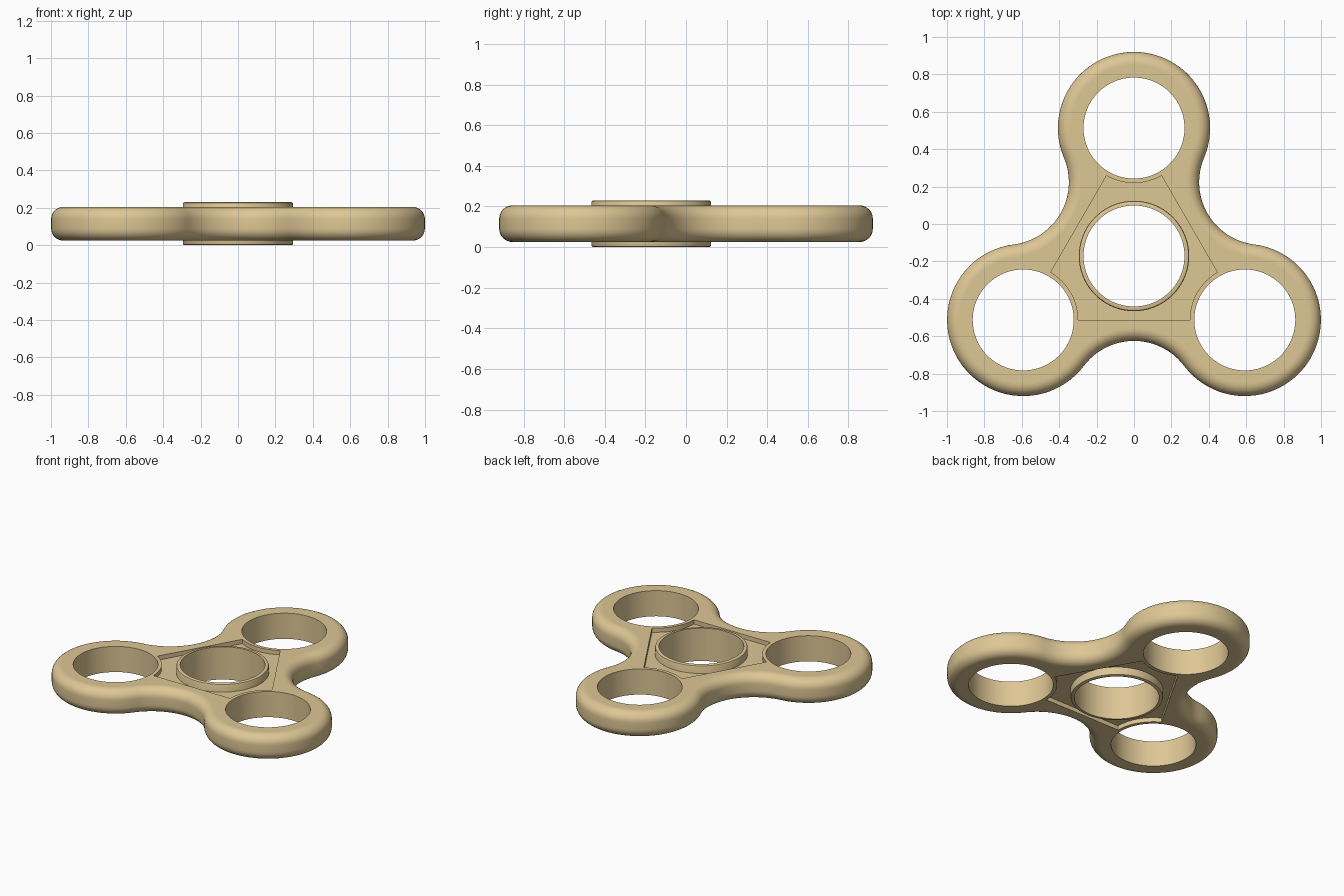
import bpy, bmesh
from math import sin, cos, radians, pi, sqrt, atan2

if "Cube" in bpy.data.objects:
    bpy.data.objects.remove(bpy.data.objects["Cube"])

ARM, LOBE_R, WAIST = 0.684, 0.407, 0.454    # hub to lobe, lobe radius, hub to waist
HOLE_R, HUB_R = 0.27, 0.295
LOW, HIGH, TOP = 0.025, 0.205, 0.23          # body bottom, body top, hub top
ROUND, RECESS = 0.065, 0.03
HUB_Y = -ARM / 4
LOBE_ANGLES = [radians(90 + 120 * k) for k in range(3)]

# Waist arc tangent to both neighbouring lobes
sx, sy = ARM * sin(pi / 3), ARM / 2
FILLET_R = (sx**2 + (WAIST - sy)**2 - LOBE_R**2) / (2 * (LOBE_R - WAIST + sy))
FILLET_D = WAIST + FILLET_R
SWEEP = atan2(sx, FILLET_D - sy)

tan = bpy.data.materials.new("Tan")
tan.use_nodes = True
tan.diffuse_color = (0.73, 0.57, 0.30, 1)
tan.node_tree.nodes["Principled BSDF"].inputs["Base Color"].default_value = tan.diffuse_color


def polar(r, a, centre=(0, HUB_Y)):
    return centre[0] + r * cos(a), centre[1] + r * sin(a)


def arc(centre, r, start, end, n):
    return [polar(r, start + (end - start) * i / n, centre) for i in range(n + 1)]


def body_outline(inset):
    pts = []
    for a in LOBE_ANGLES:
        pts += arc(polar(ARM, a), LOBE_R - inset, a - pi / 3 - SWEEP, a + pi / 3 + SWEEP, 48)
        mid = a + pi / 3
        pts += arc(polar(FILLET_D, mid), FILLET_R + inset,
                   mid + pi + SWEEP, mid + pi - SWEEP, 24)[1:-1]
    return pts


def recess_outline():
    pts = []
    for a in LOBE_ANGLES:
        pts += arc(polar(ARM, a), 0.294, a + pi + pi / 6, a + pi - pi / 6, 16)
    return pts


def loft(name, rings, capped=True):
    """Skin stacked (outline, z) rings; uncapped stacks close on themselves."""
    bm = bmesh.new()
    loops = [[bm.verts.new((x, y, z)) for x, y in pts] for pts, z in rings]
    pairs = list(zip(loops, loops[1:]))
    if capped:
        bm.faces.new(loops[0])
        bm.faces.new(loops[-1])
    else:
        pairs.append((loops[-1], loops[0]))
    for lo, hi in pairs:
        for i in range(len(lo)):
            j = (i + 1) % len(lo)
            bm.faces.new((lo[i], lo[j], hi[j], hi[i]))
    bmesh.ops.recalc_face_normals(bm, faces=bm.faces)
    mesh = bpy.data.meshes.new(name)
    bm.to_mesh(mesh)
    bm.free()
    mesh.materials.append(tan)
    ob = bpy.data.objects.new(name, mesh)
    bpy.context.collection.objects.link(ob)
    return ob


def activate(ob):
    bpy.ops.object.select_all(action='DESELECT')
    ob.select_set(True)
    bpy.context.view_layer.objects.active = ob


def circle(centre, r):
    return arc(centre, r, 0, 2 * pi, 96)[:-1]


# Three-lobed body with rounded rim
quarter = [i * pi / 16 for i in range(9)]
lower = [(ROUND * (1 - sin(t)), LOW + ROUND * (1 - cos(t))) for t in quarter]
lower.insert(0, (ROUND + 0.006, LOW))
upper = [(inset, LOW + HIGH - z) for inset, z in reversed(lower)]
body = loft("spinner_body", [(body_outline(i), z) for i, z in lower + upper])

# Cutters: four through holes and a shallow recess on each side
hub = (0, HUB_Y)
cutters = [loft("lobe_hole_cutter", [(circle(polar(ARM, a), HOLE_R), z) for z in (-0.1, 0.4)])
           for a in LOBE_ANGLES]
cutters.append(loft("hub_hole_cutter", [(circle(hub, 0.282), z) for z in (-0.1, 0.4)]))
for z0, z1 in ((-0.1, LOW + RECESS), (HIGH - RECESS, 0.4)):
    cutters.append(loft("recess_cutter", [(recess_outline(), z) for z in (z0, z1)]))
for cutter in cutters:
    cutter.hide_render = True
    mod = body.modifiers.new("cut", 'BOOLEAN')
    mod.operation, mod.solver, mod.object = 'DIFFERENCE', 'EXACT', cutter
    activate(body)
    bpy.ops.object.modifier_apply(modifier=mod.name)
    bpy.data.objects.remove(cutter)

# Raised bearing ring with softened outer edges
soft = 0.01
profile = [(HOLE_R, 0), (HUB_R - soft, 0), (HUB_R - soft * 0.3, soft * 0.3), (HUB_R, soft),
           (HUB_R, TOP - soft), (HUB_R - soft * 0.3, TOP - soft * 0.3),
           (HUB_R - soft, TOP), (HOLE_R, TOP)]
ring = loft("hub_ring", [(circle(hub, r), z) for r, z in profile], capped=False)

for ob in (body, ring):
    activate(ob)
    bpy.ops.object.shade_smooth_by_angle(angle=radians(35))
